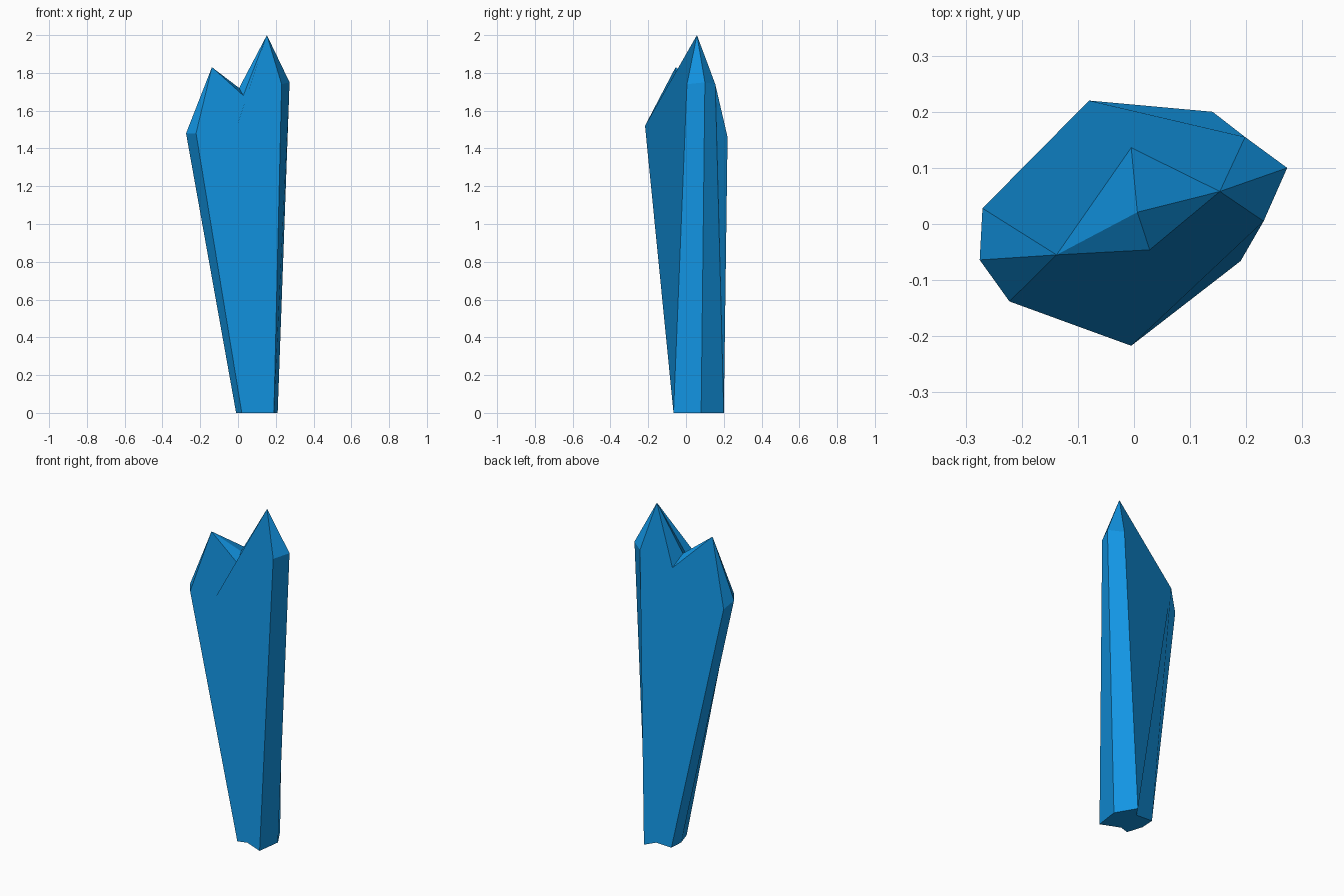
import bpy
from mathutils import Vector

# Remove the default cube
cube = bpy.data.objects.get("Cube")
if cube:
    bpy.data.objects.remove(cube, do_unlink=True)


def make_material(name, colour):
    material = bpy.data.materials.new(name)
    material.use_nodes = True
    material.diffuse_color = colour
    shader = material.node_tree.nodes["Principled BSDF"]
    shader.inputs["Base Color"].default_value = colour
    shader.inputs["Roughness"].default_value = 0.6
    return material


# Corner points of the twin crystal, named by where they sit
points = {
    # foot ring
    "foot_left_front": (0.02, -0.035, 0),
    "foot_front": (0.075, -0.018, 0),
    "foot_right_front": (0.19, -0.066, 0),
    "foot_right": (0.21, 0.08, 0),
    "foot_right_back": (0.14, 0.2, 0),
    "foot_back": (0.1, 0.14, 0),
    "foot_left_back": (-0.005, 0.146, 0),
    "foot_left": (-0.01, 0.06, 0),
    # shoulder ring
    "left_front": (-0.222, -0.138, 1.48),
    "front": (-0.005, -0.217, 1.52),
    "right_front": (0.231, 0.005, 1.74),
    "right": (0.273, 0.1, 1.75),
    "right_back": (0.198, 0.155, 1.74),
    "back": (-0.08, 0.22, 1.46),
    "left_back": (-0.27, 0.028, 1.46),
    "left": (-0.275, -0.064, 1.48),
    # tips and the saddle between them
    "low_tip": (-0.138, -0.055, 1.83),
    "high_tip": (0.153, 0.058, 2),
    "notch_front": (0.028, -0.046, 1.68),
    "notch_back": (-0.005, 0.136, 1.68),
    "saddle": (0.006, 0.021, 1.72),
}
names = list(points)


def fan(rim, hub):
    """Triangles from each side of a closed rim to a hub point."""
    return [(a, b, hub) for a, b in zip(rim, rim[1:] + rim[:1])]


# Each facet is a list of faces that shade as one plane
front_rim = ["foot_left_front", "foot_front", "foot_right_front", "right_front",
             "high_tip", "notch_front", "low_tip", "left_front"]
back_rim = ["foot_right_back", "foot_back", "foot_left_back", "left_back",
            "low_tip", "notch_back", "high_tip", "right_back"]
facets = [fan(front_rim, "front"), fan(back_rim, "back")]

# Narrow side strips with their sloped tips
for side, tip in ((["right_front", "right", "right_back"], "high_tip"),
                  (["left_back", "left", "left_front"], "low_tip")):
    for a, b in zip(side, side[1:]):
        facets.append([("foot_" + a, "foot_" + b, b, a)])
        facets.append([(a, b, tip)])

# Saddle between the tips, and the foot
saddle_rim = ["notch_front", "high_tip", "notch_back", "low_tip"]
facets += [[face] for face in fan(saddle_rim, "saddle")]
facets.append([tuple(n for n in reversed(names) if n.startswith("foot_"))])

# Mesh
faces = [[names.index(n) for n in face] for facet in facets for face in facet]
mesh = bpy.data.meshes.new("crystal")
mesh.from_pydata(list(points.values()), [], faces)
mesh.update()

# One shading direction per facet keeps the broad faces flat
corner_normals = []
polygons = iter(list(mesh.polygons))
for facet in facets:
    members = [next(polygons) for _ in facet]
    normal = sum((p.normal * p.area for p in members), Vector()).normalized()
    corner_normals += [normal] * sum(p.loop_total for p in members)
mesh.shade_smooth()
mesh.normals_split_custom_set(corner_normals)

mesh.materials.append(make_material("crystal_blue", (0.006, 0.3, 0.77, 1)))
crystal = bpy.data.objects.new("crystal", mesh)
bpy.context.collection.objects.link(crystal)
